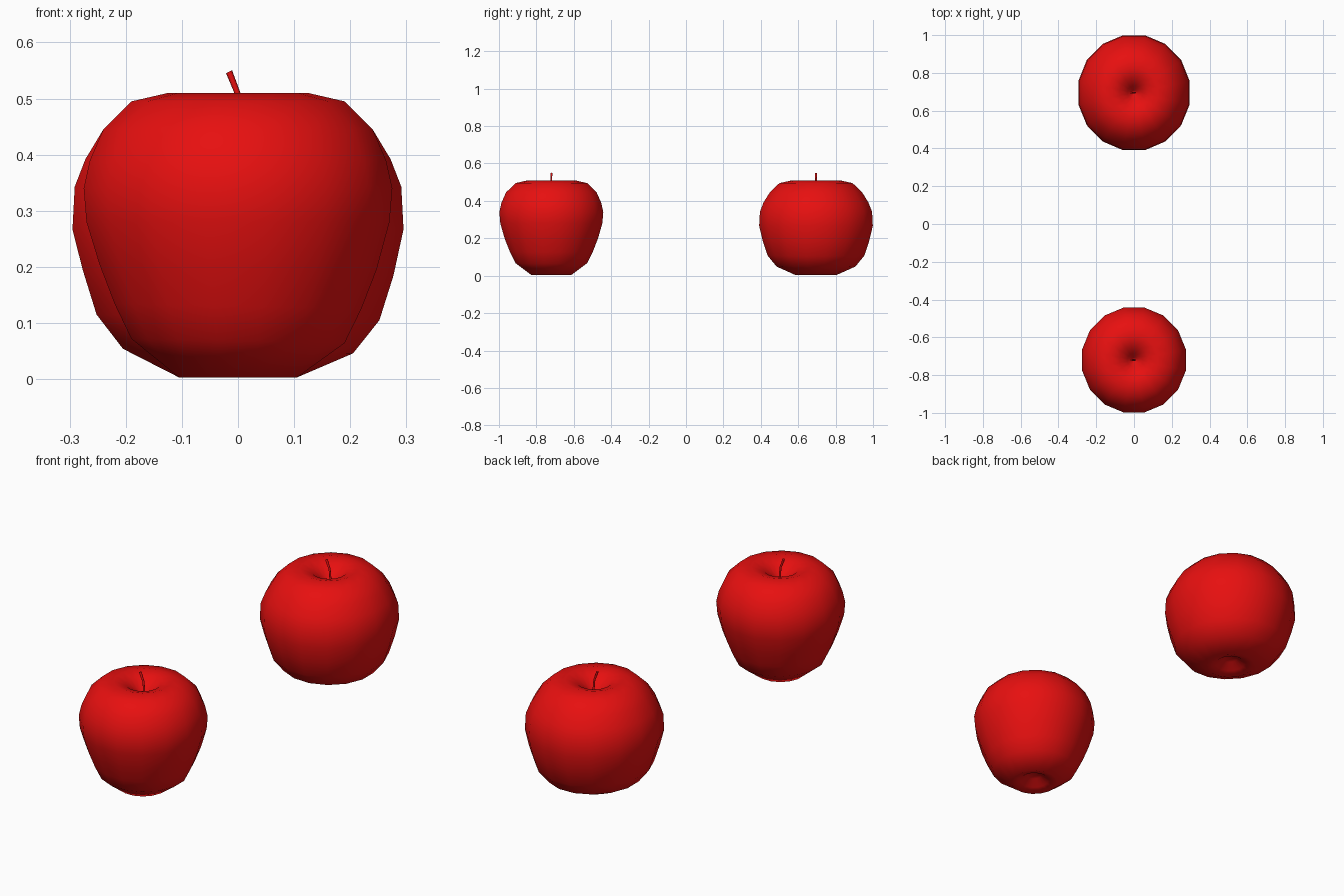
import bpy, bmesh, math
from mathutils import Vector

cube = bpy.data.objects.get("Cube")
if cube:
    bpy.data.objects.remove(cube, do_unlink=True)

SIDES = 16

red = bpy.data.materials.new("apple red")
red.use_nodes = True
color = (0.8, 0.005, 0.005, 1)
red.diffuse_color = color
red.node_tree.nodes["Principled BSDF"].inputs["Base Color"].default_value = color


def finish(bm, name, y):
    bmesh.ops.recalc_face_normals(bm, faces=bm.faces)
    mesh = bpy.data.meshes.new(name)
    bm.to_mesh(mesh)
    bm.free()
    mesh.materials.append(red)
    mesh.shade_smooth()
    obj = bpy.data.objects.new(name, mesh)
    obj.location.y = y
    bpy.context.collection.objects.link(obj)
    return obj


def skin(bm, rings):
    for a, b in zip(rings, rings[1:]):
        n = len(a)
        for i in range(n):
            j = (i + 1) % n
            bm.faces.new((a[i], a[j], b[j], b[i]))


def apple_body(name, y, profile, stretch):
    # Profile holds (half width, height) from the base pit to the stem pit
    bm = bmesh.new()
    rings = []
    for width, z in profile[1:-1]:
        r = width / math.cos(math.pi / SIDES)
        ring = []
        for i in range(SIDES):
            a = (i + 0.5) * math.tau / SIDES
            lean = 0.02 * r * math.cos(a) if 0.03 < z < 0.25 else 0
            ring.append(bm.verts.new((r * math.cos(a), stretch * r * math.sin(a), z - lean)))
        rings.append(ring)
    skin(bm, rings)
    for tip, ring in ((profile[0], rings[0]), (profile[-1], rings[-1])):
        pole = bm.verts.new((0, 0, tip[1]))
        for i in range(SIDES):
            bm.faces.new((pole, ring[i], ring[(i + 1) % SIDES]))
    return finish(bm, name, y)


def apple_stem(name, y):
    # Slim stalk leaning to the right as it rises
    path = [(0.004, 0.41, 0.006), (0.005, 0.46, 0.005),
            (0.001, 0.505, 0.005), (-0.016, 0.548, 0.006)]
    bm = bmesh.new()
    rings = []
    for k, (x, z, r) in enumerate(path):
        tilt = Vector((1, 0, 0.5 if k > 1 else 0)).normalized()
        ring = []
        for i in range(6):
            a = i * math.tau / 6
            ring.append(bm.verts.new(Vector((x, 0, z)) + tilt * r * math.cos(a)
                                     + Vector((0, r * math.sin(a), 0))))
        rings.append(ring)
    skin(bm, rings)
    bm.faces.new(rings[0])
    bm.faces.new(rings[-1])
    obj = finish(bm, name, y)
    obj.data.set_sharp_from_angle(angle=math.radians(65))


# Pits and shoulders shared by both apples
base = [(0, 0.045), (0.03, 0.04), (0.065, 0.015), (0.105, 0.003)]
top = [(0.24, 0.445), (0.19, 0.495), (0.125, 0.51), (0.075, 0.495), (0.035, 0.46),
       (0.012, 0.43), (0, 0.42)]
slim = [(0.19, 0.068), (0.22, 0.13), (0.247, 0.2), (0.27, 0.28), (0.275, 0.34), (0.264, 0.39)]
wide = [(0.205, 0.05), (0.252, 0.11), (0.277, 0.19), (0.295, 0.267), (0.291, 0.343),
        (0.272, 0.392)]

for label, y, sides, stretch in (("front", -0.72, slim, 1.01), ("back", 0.695, wide, 1.03)):
    apple_body(label + "_apple", y, base + sides + top, stretch)
    apple_stem(label + "_stem", y)
